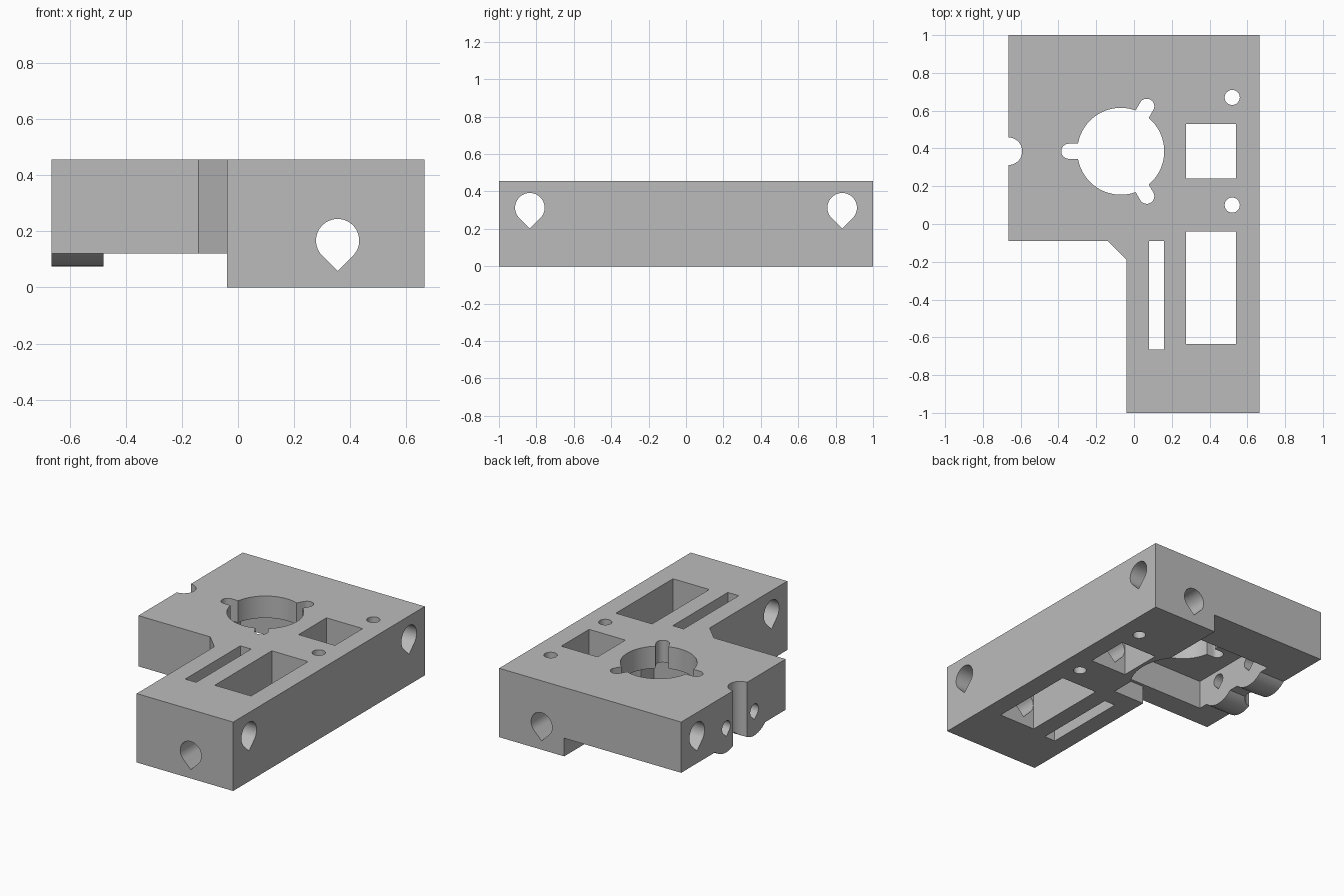
import bpy, bmesh, math
from mathutils import Vector

if "Cube" in bpy.data.objects:
    bpy.data.objects.remove(bpy.data.objects["Cube"], do_unlink=True)

grey = bpy.data.materials.new("plain grey")
grey.use_nodes = True
colour = (0.5, 0.5, 0.5, 1)
grey.diffuse_color = colour
grey.node_tree.nodes["Principled BSDF"].inputs["Base Color"].default_value = colour

TOP, STEP = 0.455, 0.12


def prism(name, points, lo, hi, axis="z"):
    """Extrude a 2D outline along an axis: z takes (x, y), y takes (x, z), x takes (y, z)."""
    place = {"x": lambda a, b, t: (t, a, b),
             "y": lambda a, b, t: (a, t, b),
             "z": lambda a, b, t: (a, b, t)}[axis]
    bm = bmesh.new()
    face = bm.faces.new([bm.verts.new(place(a, b, lo)) for a, b in points])
    ext = bmesh.ops.extrude_face_region(bm, geom=[face])
    bmesh.ops.translate(bm, verts=[v for v in ext["geom"] if isinstance(v, bmesh.types.BMVert)],
                        vec=Vector(place(0, 0, hi - lo)))
    bmesh.ops.recalc_face_normals(bm, faces=bm.faces)
    mesh = bpy.data.meshes.new(name)
    bm.to_mesh(mesh)
    bm.free()
    mesh.materials.append(grey)
    obj = bpy.data.objects.new(name, mesh)
    bpy.context.collection.objects.link(obj)
    return obj


def rect(a0, a1, b0, b1):
    return [(a0, b0), (a1, b0), (a1, b1), (a0, b1)]


def arc(ca, cb, r, start=0, sweep=360, n=48):
    count = n if sweep == 360 else n + 1
    angles = [math.radians(start + sweep * i / n) for i in range(count)]
    return [(ca + r * math.cos(t), cb + r * math.sin(t)) for t in angles]


def teardrop(ca, cb, r):
    """Round hole that comes to a point at the bottom."""
    return arc(ca, cb, r, -45, 270, 32) + [(ca, cb - r * math.sqrt(2))]


def combine(body, tool, operation="DIFFERENCE"):
    mod = body.modifiers.new("combine", "BOOLEAN")
    mod.operation, mod.solver, mod.object = operation, "EXACT", tool
    graph = bpy.context.evaluated_depsgraph_get()
    mesh = bpy.data.meshes.new_from_object(body.evaluated_get(graph))
    body.modifiers.clear()
    body.data = mesh
    bpy.data.objects.remove(tool, do_unlink=True)


# Block with its narrow front leg
block = prism("carriage_block", [(-0.665, 1), (0.665, 1), (0.665, -1), (-0.04, -1),
                                 (-0.04, -0.19), (-0.14, -0.09), (-0.665, -0.09)], 0, TOP)

# Raised underside on the left
combine(block, prism("underside_step", [(-1, -0.5), (-0.3, -0.5), (-0.04, -0.19), (-0.04, 0.04),
                                        (0.19, 0.04), (0.19, 1.2), (-1, 1.2)], -0.1, STEP))

# Rounded bosses under the left wall
boss_y = (0.53, 0.237)
for y in boss_y:
    combine(block, prism("boss", arc(y, 0.24, 0.165), -0.6649, -0.46, "x"), "UNION")

# Pocket below the bore
combine(block, prism("pocket", rect(-0.48, 0.19, 0.06, 0.71), -0.1, 0.31))
combine(block, prism("round_pocket", arc(-0.07, 0.385, 0.322, 3), -0.1, 0.31))

# Bore with three rounded lobes
bx, by = -0.07, 0.385
combine(block, prism("bore", arc(bx, by, 0.23, n=64), 0.2, 0.6))
for deg in (60, 180, 300):
    t = math.radians(deg)
    tip = arc(bx + 0.275 * math.cos(t), by + 0.275 * math.sin(t), 0.04, deg - 90, 180, 16)
    side = Vector((-math.sin(t), math.cos(t))) * 0.04
    root = Vector((bx, by)) + Vector((math.cos(t), math.sin(t))) * 0.1
    outline = tip + [tuple(root + side), tuple(root - side)]
    combine(block, prism("lobe", outline, 0.2, 0.6))

# Vertical openings
for outline in (rect(0.275, 0.54, 0.24, 0.53), rect(0.275, 0.54, -0.635, -0.04),
                rect(0.08, 0.16, -0.665, -0.09), arc(0.52, 0.67, 0.04), arc(0.52, 0.1, 0.04),
                arc(-0.665, 0.385, 0.073)):
    combine(block, prism("opening", outline, -0.2, 0.6))

# Rod holes, lengthwise and crosswise
combine(block, prism("long_hole", teardrop(0.355, 0.167, 0.077), -1.2, 1.2, "y"))
for y in (-0.835, 0.835):
    combine(block, prism("cross_hole", teardrop(y, 0.313, 0.079), -0.9, 0.9, "x"))
for y in boss_y:
    combine(block, prism("boss_hole", teardrop(y, 0.24, 0.043), -0.9, -0.4, "x"))

# Smooth the round walls and keep the corners crisp
bpy.ops.object.select_all(action="DESELECT")
block.select_set(True)
bpy.context.view_layer.objects.active = block
bpy.ops.object.shade_smooth_by_angle(angle=math.radians(25))
